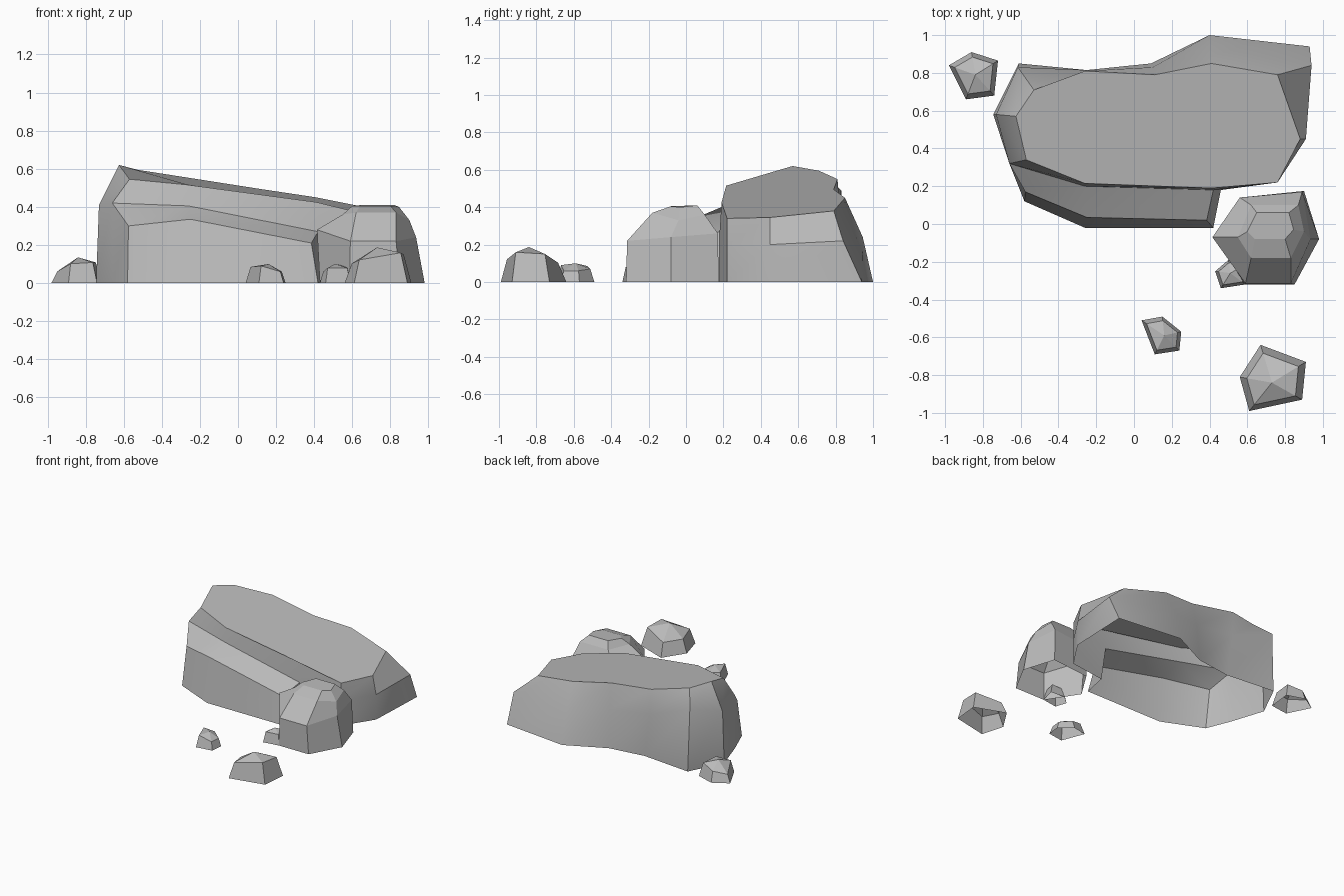
import bpy
import math

cube = bpy.data.objects.get("Cube")
if cube:
    bpy.data.objects.remove(cube)

stone = bpy.data.materials.new("grey stone")
stone.use_nodes = True
GREY = (0.5, 0.5, 0.5, 1)
stone.diffuse_color = GREY
stone.node_tree.nodes["Principled BSDF"].inputs["Base Color"].default_value = GREY


def make(name, verts, faces, angle=0):
    mesh = bpy.data.meshes.new(name)
    mesh.from_pydata(verts, [], faces)
    mesh.materials.append(stone)
    obj = bpy.data.objects.new(name, mesh)
    bpy.context.collection.objects.link(obj)
    if angle:
        bpy.ops.object.select_all(action="DESELECT")
        obj.select_set(True)
        bpy.context.view_layer.objects.active = obj
        bpy.ops.object.shade_smooth_by_angle(angle=math.radians(angle))
    return obj


def loft(rings, skip=()):
    """Join counter-clockwise rings from the ground up and cap the top; skip holds (layer, side)."""
    n = len(rings[0])
    verts = [p for ring in rings for p in ring]
    faces = []
    for k in range(len(rings) - 1):
        for i in range(n):
            if (k, i) not in skip:
                j = (i + 1) % n
                faces.append((k * n + i, k * n + j, (k + 1) * n + j, (k + 1) * n + i))
    faces.append(tuple(range((len(rings) - 1) * n, len(rings) * n)))
    return verts, faces


def ground(points):
    return [(x, y, 0) for x, y in points]


# Large slab: open underneath, its first sides merge into the ledge
slab_base = ground([(-.66, .32), (-.26, .2), (.46, .18), (.76, .22), (.91, .45), (.93, .94),
                    (.4, 1), (.09, .85), (-.2, .81), (-.61, .85), (-.745, .58)])
slab_mid = [(-.66, .32, .42), (-.26, .2, .405), (.42, .18, .27), (.76, .22, .2),
            (.91, .45, .2), (.94, .84, .22), (.4, .945, .24), (.1, .83, .3),
            (-.25, .815, .35), (-.615, .83, .49), (-.73, .58, .41)]
slab_top = [(-.57, .34, .545), (-.26, .215, .515), (.41, .19, .425), (.76, .22, .34),
            (.88, .45, .345), (.76, .79, .38), (.41, .85, .45), (.11, .79, .495),
            (-.26, .81, .55), (-.53, .71, .595), (-.625, .57, .62)]
verts, faces = loft([slab_base, slab_mid, slab_top], skip={(0, 0), (0, 1)})

# Front ledge, sharing the slab's corner points
n, start = len(slab_base), len(verts)
verts += ground([(-.58, .12), (-.26, -.02), (.42, -.02)])
verts += [(-.575, .17, .3), (-.25, .035, .335), (.385, .02, .21)]
f, t = start, start + 3
for i in range(2):
    faces.append((f + i, f + i + 1, t + i + 1, t + i))
    faces.append((t + i, t + i + 1, n + i + 1, n + i))
faces.append((0, f, t, n))
faces.append((f + 2, 2, n + 2, t + 2))
make("slab_with_ledge", verts, faces, 35)

# Faceted boulder beside the slab
boulder = [
    ground([(.43, -.08), (.585, -.32), (.85, -.32), (.98, -.08), (.9, .175), (.57, .14)]),
    [(.415, -.07, .28), (.59, -.315, .22), (.83, -.315, .22),
     (.935, -.08, .24), (.89, .17, .26), (.56, .14, .25)],
    [(.55, -.07, .36), (.62, -.18, .37), (.83, -.18, .37),
     (.9, -.04, .33), (.87, .1, .36), (.62, .1, .36)],
    [(.6, -.04, .405), (.64, -.08, .405), (.8, -.08, .405),
     (.845, -.03, .4), (.82, .06, .41), (.65, .06, .41)]]
make("boulder", *loft(boulder))


# Small five-sided stones: leaning walls, then facets meeting at a peak
def small_stone(name, base, peak, heights, inset=.78):
    px, py, pz = peak
    ring = [(px + (x - px) * inset, py + (y - py) * inset, pz * h)
            for (x, y), h in zip(base, heights)]
    m = len(base)
    pts = ground(base) + ring + [peak]
    polys = []
    for i in range(m):
        j = (i + 1) % m
        polys.append((i, j, m + j, m + i))
        polys.append((m + i, m + j, 2 * m))
    make(name, pts, polys)


small_stone("back_stone", [(-.98, .84), (-.89, .66), (-.74, .68), (-.72, .865), (-.86, .91)],
            (-.84, .79, .135), (.45, .75, .8, .8, .6))
small_stone("front_stone", [(.04, -.51), (.11, -.69), (.24, -.67), (.25, -.57), (.15, -.49)],
            (.16, -.59, .1), (.85, .9, .6, .6, .7))
small_stone("large_front_stone",
            [(.67, -.64), (.56, -.81), (.61, -.99), (.89, -.93), (.91, -.73)],
            (.73, -.84, .187), (.55, .55, .65, .85, .8))
small_stone("tiny_stone", [(.43, -.25), (.46, -.34), (.59, -.32), (.62, -.2), (.5, -.19)],
            (.51, -.26, .1), (.6, .8, .8, .8, .7))
